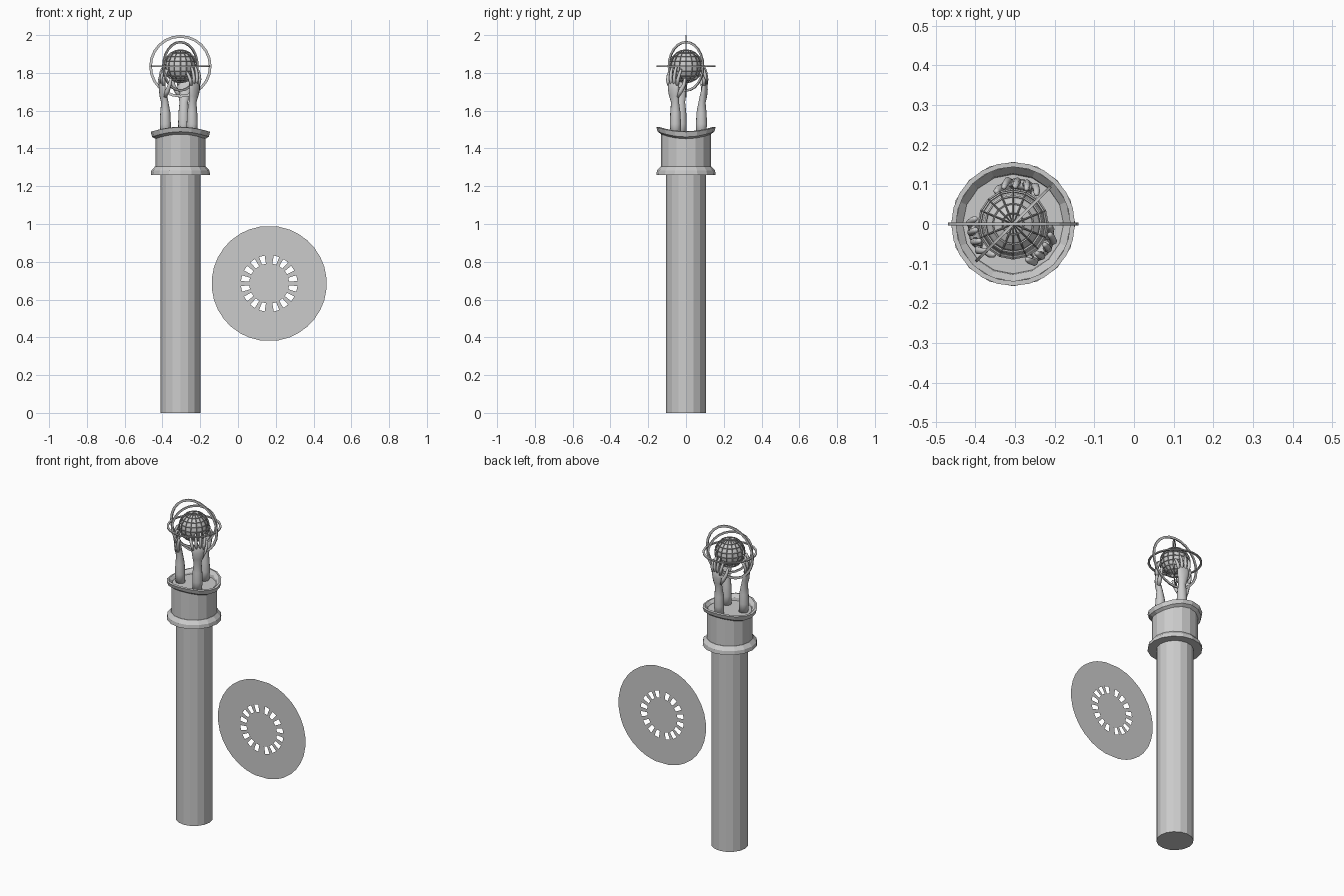
import bpy, bmesh, math
from mathutils import Vector, Matrix

if "Cube" in bpy.data.objects:
    bpy.data.objects.remove(bpy.data.objects["Cube"])

CX = -0.305                      # column axis
GC = Vector((CX, 0, 1.835))      # globe centre

grey = bpy.data.materials.new("stone_grey")
grey.diffuse_color = (0.6, 0.6, 0.6, 1)
grey.use_nodes = True
grey.node_tree.nodes["Principled BSDF"].inputs["Base Color"].default_value = grey.diffuse_color


def finish(bm, name, smooth=False, recalc=True):
    if recalc:
        bmesh.ops.recalc_face_normals(bm, faces=bm.faces)
    for f in bm.faces:
        f.smooth = smooth
    me = bpy.data.meshes.new(name)
    bm.to_mesh(me)
    bm.free()
    me.materials.append(grey)
    ob = bpy.data.objects.new(name, me)
    bpy.context.collection.objects.link(ob)
    return ob


def lathe(name, profile, n=16, wave=None):
    """Spin (radius, z) points around the column axis."""
    bm = bmesh.new()
    rows = []
    for i, (r, z) in enumerate(profile):
        if r == 0:
            rows.append([bm.verts.new((CX, 0, z))] * n)
            continue
        row = []
        for k in range(n):
            a = 2 * math.pi * k / n
            dz = wave[i] * math.cos(2 * a) if wave else 0
            row.append(bm.verts.new((CX + r * math.cos(a), r * math.sin(a), z - dz)))
        rows.append(row)
    for a, b in zip(rows, rows[1:]):
        for k in range(n):
            q = [a[k], a[(k + 1) % n], b[(k + 1) % n], b[k]]
            bm.faces.new(list(dict.fromkeys(q)))
    return finish(bm, name)


def add_tube(bm, pts, radii, n=10):
    """Loft ellipses (radial half-size, tangential half-size) along a path."""
    pts = [Vector(p) for p in pts]
    rows = []
    for i, p in enumerate(pts):
        d = (pts[min(i + 1, len(pts) - 1)] - pts[max(i - 1, 0)]).normalized()
        u = Vector((0, 1, 0)).cross(d).normalized()
        v = d.cross(u)
        ru, rv = radii[i]
        rows.append([bm.verts.new(p + u * ru * math.cos(t) + v * rv * math.sin(t))
                     for t in (2 * math.pi * k / n for k in range(n))])
    for a, b in zip(rows, rows[1:]):
        for k in range(n):
            bm.faces.new((a[k], a[(k + 1) % n], b[(k + 1) % n], b[k]))
    bm.faces.new(rows[0])
    bm.faces.new(rows[-1])


# Column shaft and capital
lathe("column_shaft", [(0, 0), (0.106, 0), (0.106, 1.27), (0, 1.27)])
lathe("capital_base_flare", [(0.10, 1.26), (0.157, 1.26), (0.154, 1.283),
                             (0.134, 1.305), (0.10, 1.305)])
lathe("capital_drum", [(0.132, 1.29), (0.132, 1.475), (0, 1.475)])
lathe("capital_wavy_rim",
      [(0.130, 1.462), (0.150, 1.475), (0.157, 1.500), (0.145, 1.503),
       (0.128, 1.485), (0.124, 1.465)],
      wave=[0.012, 0.014, 0.012, 0.012, 0.008, 0.0])


# Three forearms with hands, built along local x (radial) then turned
def arm(name, angle):
    bm = bmesh.new()
    # forearm, wrist and palm
    add_tube(bm,
             [(0.080, 0, 1.46), (0.084, 0, 1.53), (0.084, 0, 1.59), (0.087, 0, 1.645),
              (0.095, 0, 1.68), (0.101, 0, 1.715), (0.101, 0, 1.742), (0.100, 0, 1.755)],
             [(0.027, 0.027), (0.030, 0.030), (0.027, 0.028), (0.019, 0.023),
              (0.019, 0.031), (0.015, 0.037), (0.012, 0.038), (0.006, 0.032)], 12)
    # four fingers curling over the globe
    for t, tip in ((-0.029, 1.805), (-0.010, 1.83), (0.010, 1.835), (0.029, 1.82)):
        h = tip - 1.735
        add_tube(bm,
                 [(0.101, t, 1.735), (0.110 - abs(t) * 0.2, t * 1.25, 1.735 + h * 0.38),
                  (0.107 - abs(t) * 0.4, t * 1.4, 1.735 + h * 0.72),
                  (0.098 - abs(t) * 0.4, t * 1.45, tip - 0.004),
                  (0.095 - abs(t) * 0.4, t * 1.45, tip)],
                 [(0.010, 0.010), (0.0095, 0.0095), (0.0085, 0.0085), (0.007, 0.007),
                  (0.003, 0.003)], 8)
    # thumb
    add_tube(bm,
             [(0.092, 0.020, 1.675), (0.085, 0.040, 1.705), (0.078, 0.054, 1.735),
              (0.072, 0.058, 1.765), (0.070, 0.058, 1.772)],
             [(0.012, 0.012), (0.013, 0.012), (0.010, 0.010), (0.008, 0.008),
              (0.003, 0.003)], 8)
    bm.transform(Matrix.Translation((CX, 0, 0)) @ Matrix.Rotation(math.radians(angle), 4, 'Z'))
    finish(bm, name, smooth=True)


for i, a in enumerate((78, 198, 318)):
    arm(f"arm_and_hand_{i + 1}", a)

# Globe with raised latitude and longitude bars
for name, r in (("globe_core", 0.080), ("globe_cage", 0.087)):
    bm = bmesh.new()
    bmesh.ops.create_uvsphere(bm, u_segments=16, v_segments=10, radius=r)
    bm.transform(Matrix.Translation(GC))
    ob = finish(bm, name)
    if name == "globe_cage":
        w = ob.modifiers.new("bars", 'WIREFRAME')
        w.thickness = 0.006
        w.use_even_offset = False


# Flat armillary rings around the globe
def ring(name, r_out, r_in, thick, rot, n=24):
    bm = bmesh.new()
    rows = []
    for k in range(n):
        a = 2 * math.pi * k / n
        rows.append([bm.verts.new((r * math.cos(a), r * math.sin(a), z)) for r, z in
                     ((r_out, -thick / 2), (r_out, thick / 2),
                      (r_in, thick / 2), (r_in, -thick / 2))])
    for k in range(n):
        a, b = rows[k], rows[(k + 1) % n]
        for j in range(4):
            m = (j + 1) % 4
            bm.faces.new((a[j], b[j], b[m], a[m]))
    bm.transform(Matrix.Translation(GC) @ rot)
    finish(bm, name)


upright = Matrix.Rotation(math.pi / 2, 4, 'X')
ring("ring_outer_upright", 0.165, 0.151, 0.007, upright)
ring("ring_horizontal", 0.156, 0.144, 0.007, Matrix.Identity(4))
ring("ring_diagonal", 0.134, 0.122, 0.007,
     Matrix.Rotation(math.radians(45), 4, 'Z') @ upright)

# Thin standing disc with sixteen slots
quarter = (11, 33, 54, 75)
centres = sorted([c for q in quarter for c in (q, 180 - q, 180 + q, 360 - q)])
angles = [c + s for c in centres for s in (-5.8, 5.8)]
bm = bmesh.new()
mid = bm.verts.new((0.165, 0, 0.685))
spokes = [[bm.verts.new((0.165 + r * math.cos(math.radians(a)), 0,
                         0.685 + r * math.sin(math.radians(a))))
           for r in (0.106, 0.150, 0.305)] for a in angles]
for k in range(len(spokes)):
    a, b = spokes[k], spokes[(k + 1) % len(spokes)]
    bm.faces.new((mid, a[0], b[0]))
    if k % 2:                                # even steps are the open slots
        bm.faces.new((a[0], a[1], b[1], b[0]))
    bm.faces.new((a[1], a[2], b[2], b[1]))
finish(bm, "slotted_disc", recalc=False)
